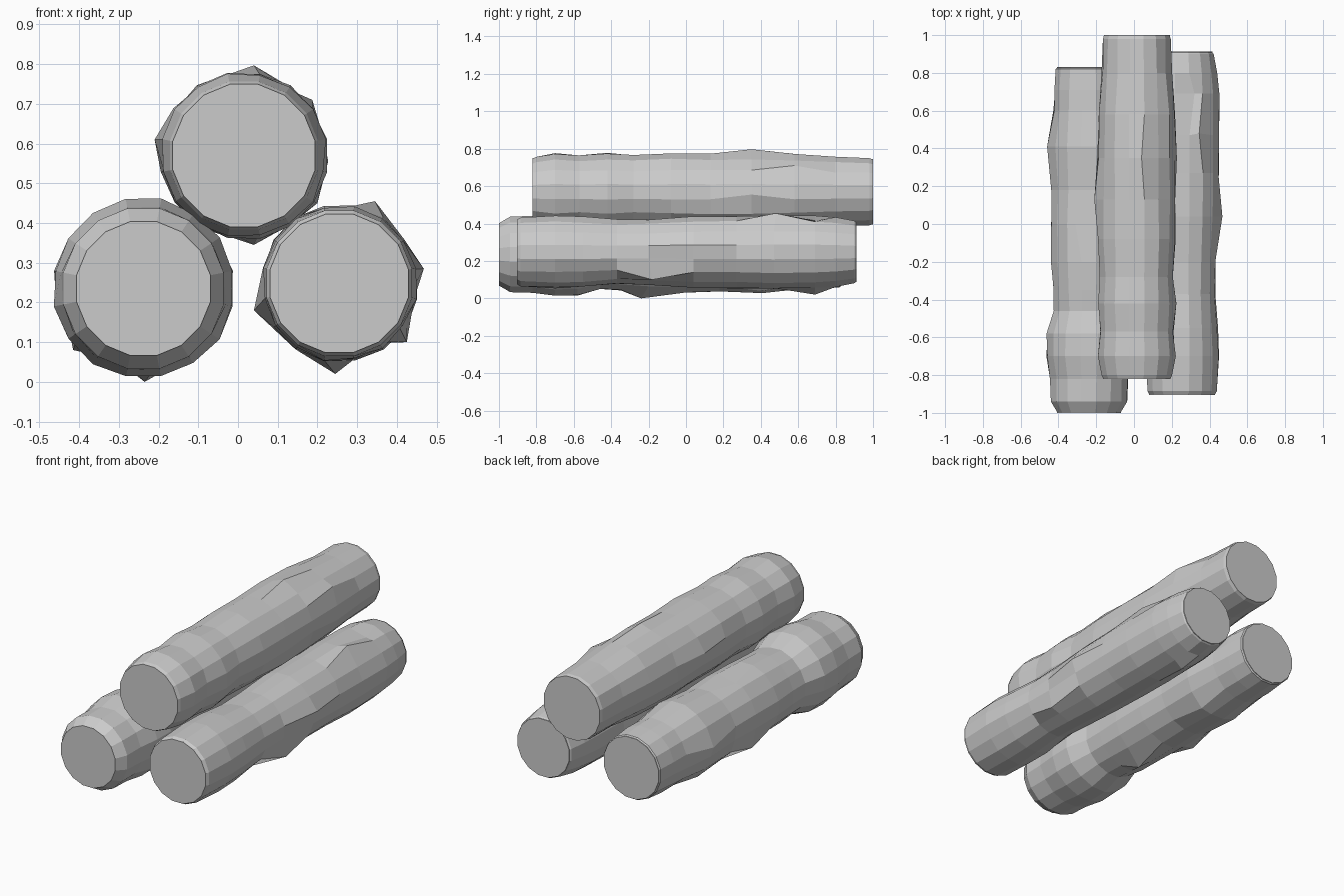
import bpy, bmesh, math, random
from mathutils import Vector

random.seed(4)
cube = bpy.data.objects.get("Cube")
if cube:
    bpy.data.objects.remove(cube, do_unlink=True)

SIDES = 16

# One plain grey for all the wood
grey = bpy.data.materials.new("wood grey")
grey.use_nodes = True
colour = (0.6, 0.6, 0.6, 1)
grey.diffuse_color = colour
bsdf = next(n for n in grey.node_tree.nodes if n.type == 'BSDF_PRINCIPLED')
bsdf.inputs["Base Color"].default_value = colour


def make_log(name, cx, cz, profile, knots):
    """Loft rings of (y, radius), push single points out to the knots, close both ends."""
    bm = bmesh.new()
    rings = []
    for i, (y, r) in enumerate(profile):
        rough = 0.004 if 1 < i < len(profile) - 2 else 0
        ring = []
        for k in range(SIDES):
            a = math.tau * (k + 0.5) / SIDES
            rr = r + random.uniform(-rough, rough)
            ring.append(bm.verts.new((cx + rr * math.cos(a), y, cz + rr * math.sin(a))))
        rings.append(ring)

    # Knots and bumps on the bark
    body = [v for ring in rings[2:-2] for v in ring]
    for knot in knots:
        target = Vector(knot)
        min(body, key=lambda v: (v.co - target).length).co = target

    # Bark
    for a, b in zip(rings, rings[1:]):
        for k in range(SIDES):
            n = (k + 1) % SIDES
            bm.faces.new((a[k], a[n], b[n], b[k]))

    # Sawn ends, slightly domed
    for ring, out in ((rings[0], -1), (rings[-1], 1)):
        face = bm.faces.new(ring)
        bmesh.ops.inset_individual(bm, faces=[face], thickness=0.045)
        for v in face.verts:
            v.co.y += out * 0.004

    bmesh.ops.recalc_face_normals(bm, faces=bm.faces)
    mesh = bpy.data.meshes.new(name)
    bm.to_mesh(mesh)
    bm.free()
    mesh.materials.append(grey)
    obj = bpy.data.objects.new(name, mesh)
    bpy.context.collection.objects.link(obj)
    return obj


make_log("top_log", 0.015, 0.57,
         [(-0.816, 0.183), (-0.8, 0.19), (-0.7, 0.207), (-0.57, 0.198),
          (-0.42, 0.21), (-0.28, 0.198), (-0.08, 0.21), (0.13, 0.207),
          (0.35, 0.21), (0.58, 0.203), (0.8, 0.187), (0.98, 0.183), (0.996, 0.178)],
         [(0.04, 0.35, 0.797), (0.227, 0.35, 0.555), (-0.21, 0.13, 0.61),
          (0.187, 0.58, 0.71), (0.2, 0.13, 0.45), (0.04, -0.08, 0.345)])

make_log("left_log", -0.238, 0.235,
         [(-0.996, 0.172), (-0.94, 0.206), (-0.82, 0.208), (-0.7, 0.228),
          (-0.58, 0.226), (-0.46, 0.187), (-0.35, 0.193), (-0.2, 0.202),
          (0.0, 0.206), (0.18, 0.2), (0.41, 0.212), (0.6, 0.19),
          (0.71, 0.186), (0.82, 0.18), (0.826, 0.174)],
         [(-0.235, -0.24, 0.0), (-0.415, 0.0, 0.08), (-0.13, 0.41, 0.04),
          (-0.31, 0.0, 0.415), (-0.46, 0.41, 0.25)])

make_log("right_log", 0.255, 0.248,
         [(-0.9, 0.178), (-0.885, 0.187), (-0.7, 0.195), (-0.55, 0.19),
          (-0.37, 0.175), (-0.2, 0.178), (0.04, 0.194), (0.27, 0.196),
          (0.47, 0.2), (0.69, 0.197), (0.8, 0.188), (0.9, 0.17), (0.908, 0.164)],
         [(0.468, 0.04, 0.285), (0.425, -0.18, 0.1), (0.345, 0.48, 0.455),
          (0.245, 0.69, 0.02), (0.04, 0.27, 0.18), (0.32, 0.69, 0.415)])
